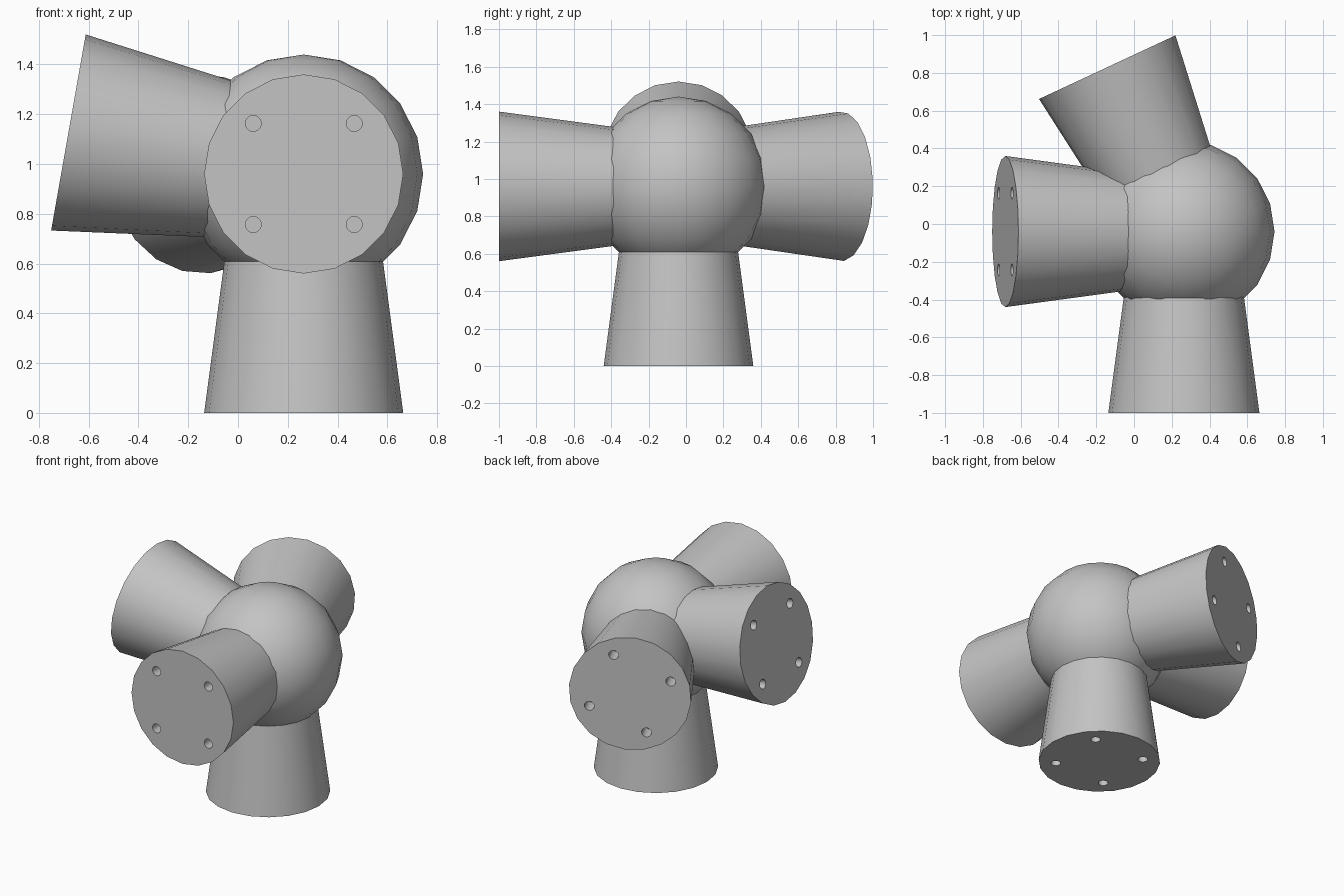
import bpy, bmesh
from math import radians, cos, sin
from mathutils import Matrix, Vector

cube = bpy.data.objects.get("Cube")
if cube:
    bpy.data.objects.remove(cube, do_unlink=True)

CENTRE = Vector((0.264, -0.04, 0.96))
SIDES = 20
REACH = 0.96          # hub centre to arm end face
END_RADIUS = 0.4
NECK = 0.3            # arm starts inside the hub
NECK_RADIUS = 0.312
HOLE_CIRCLE = 0.287
HOLE_RADIUS = 0.032
HOLE_DEPTH = 0.12

grey = bpy.data.materials.new("plain grey")
grey.use_nodes = True
colour = (0.55, 0.55, 0.55, 1)
grey.diffuse_color = colour
grey.node_tree.nodes["Principled BSDF"].inputs["Base Color"].default_value = colour


def make_object(name, bm, matrix):
    bm.transform(matrix)
    mesh = bpy.data.meshes.new(name)
    bm.to_mesh(mesh)
    bm.free()
    mesh.materials.append(grey)
    obj = bpy.data.objects.new(name, mesh)
    bpy.context.collection.objects.link(obj)
    return obj


def select_only(obj):
    bpy.ops.object.select_all(action='DESELECT')
    obj.select_set(True)
    bpy.context.view_layer.objects.active = obj


def smooth(obj):
    select_only(obj)
    bpy.ops.object.shade_smooth_by_angle(angle=radians(35))


def make_arm(name, direction, up, roll=0):
    """Flared arm pointing along direction, with four bolt holes in its end."""
    d = Vector(direction).normalized()
    x = Vector(up).cross(d).normalized()
    y = d.cross(x)
    frame = Matrix.Translation(CENTRE) @ Matrix((x, y, d)).transposed().to_4x4()
    frame = frame @ Matrix.Rotation(radians(roll), 4, 'Z')

    bm = bmesh.new()
    bmesh.ops.create_cone(bm, cap_ends=True, segments=SIDES,
                          radius1=NECK_RADIUS, radius2=END_RADIUS,
                          depth=REACH - NECK,
                          matrix=Matrix.Translation((0, 0, (REACH + NECK) / 2)))
    arm = make_object(name, bm, frame)

    # Bolt holes
    bm = bmesh.new()
    for i in range(4):
        a = radians(45 + 90 * i)
        spot = Vector((HOLE_CIRCLE * cos(a), HOLE_CIRCLE * sin(a), REACH))
        bmesh.ops.create_cone(bm, cap_ends=True, segments=SIDES,
                              radius1=HOLE_RADIUS, radius2=HOLE_RADIUS,
                              depth=2 * HOLE_DEPTH,
                              matrix=Matrix.Translation(spot))
    cutter = make_object(name + "_hole_cutter", bm, frame)
    cutter.hide_render = True
    mod = arm.modifiers.new("bolt holes", 'BOOLEAN')
    mod.operation = 'DIFFERENCE'
    mod.solver = 'EXACT'
    mod.object = cutter
    select_only(arm)
    bpy.ops.object.modifier_apply(modifier=mod.name)
    bpy.data.objects.remove(cutter, do_unlink=True)
    smooth(arm)


# Round hub
bm = bmesh.new()
bmesh.ops.create_uvsphere(bm, u_segments=SIDES, v_segments=SIDES // 2, radius=0.48)
smooth(make_object("hub", bm, Matrix.Translation(CENTRE)))

# Arms
tilt, swing = radians(10), radians(25)
make_arm("base_arm", (0, 0, -1), (0, 1, 0))
make_arm("front_arm", (0, -1, 0), (0, 0, 1))
make_arm("right_arm", (-cos(tilt), 0, sin(tilt)), (0, 0, 1))
make_arm("back_arm", (-sin(swing), cos(swing), 0), (0, 0, 1), roll=-23)
